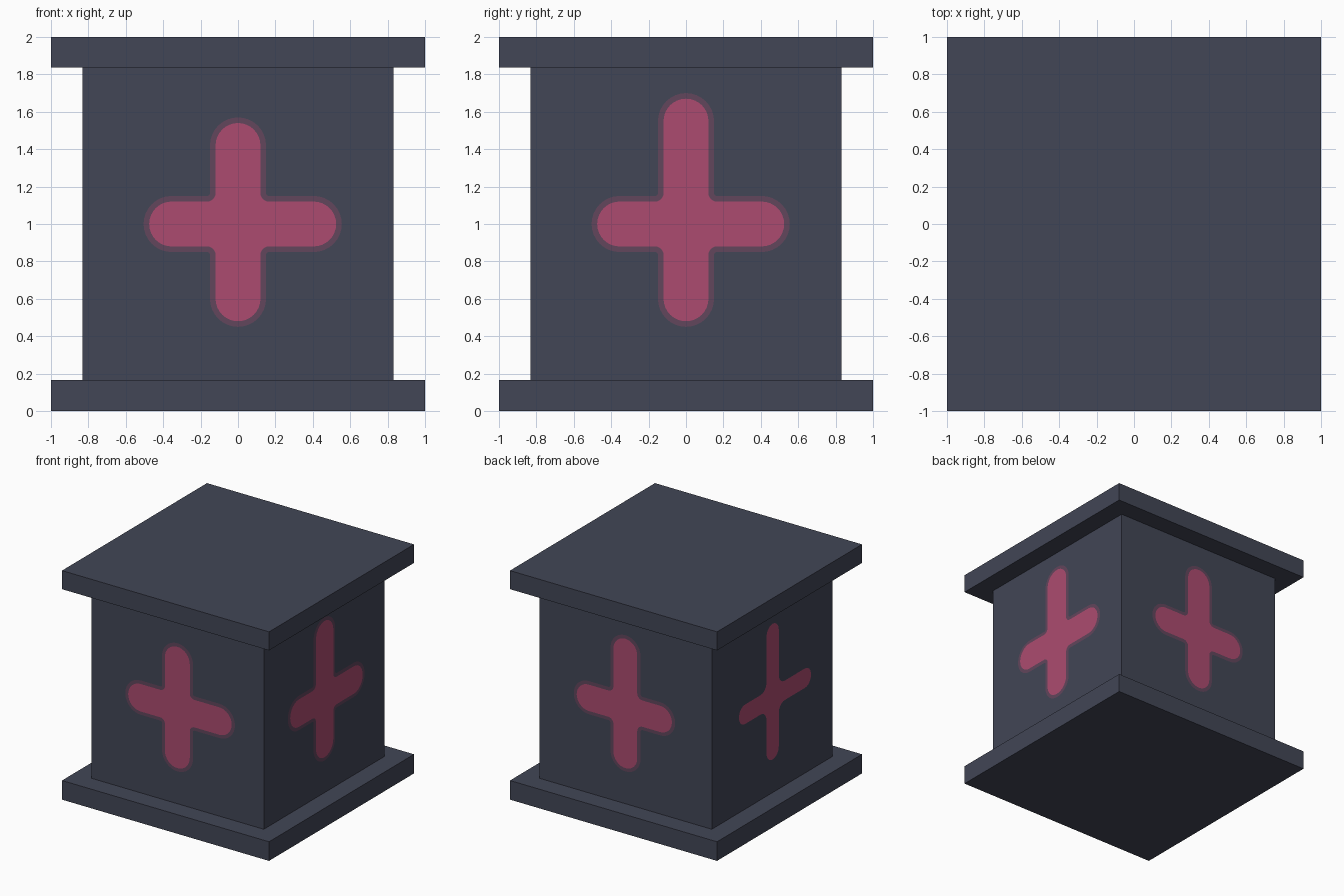
import bpy, bmesh, math
from mathutils import Matrix, Vector

if "Cube" in bpy.data.objects:
    bpy.data.objects.remove(bpy.data.objects["Cube"])


def material(name, rgb):
    m = bpy.data.materials.new(name)
    m.diffuse_color = (*rgb, 1)
    m.use_nodes = True
    m.node_tree.nodes["Principled BSDF"].inputs["Base Color"].default_value = m.diffuse_color
    return m


SLATE = material("slate", (0.054, 0.061, 0.093))
PINK = material("pink", (0.415, 0.071, 0.162))
MAUVE = material("dull mauve", (0.122, 0.061, 0.107))


def finish(name, bm, mat):
    me = bpy.data.meshes.new(name)
    bm.to_mesh(me)
    bm.free()
    me.materials.append(mat)
    ob = bpy.data.objects.new(name, me)
    bpy.context.collection.objects.link(ob)
    return ob


def box(name, half, z0, z1):
    bm = bmesh.new()
    bmesh.ops.create_cube(bm, size=1, matrix=Matrix.Translation((0, 0, (z0 + z1) / 2))
                          @ Matrix.Diagonal((2 * half, 2 * half, z1 - z0, 1)))
    finish(name, bm, SLATE)


def cross(name, turn, arms, w, r, depth, mat):
    """Round-ended cross; arms = reach to the right, up, left and down from z = 1."""
    pts = []
    for i, reach in enumerate(arms):
        rot = Matrix.Rotation(i * math.pi / 2, 2)
        for k in range(17):                       # rounded arm end
            a = math.pi * (k / 16 - 0.5)
            pts.append(rot @ Vector((reach - w + w * math.cos(a), w * math.sin(a))))
        for k in range(7):                        # fillet to the next arm
            a = math.pi * (1.5 - k / 12)
            pts.append(rot @ Vector((w + r + r * math.cos(a), w + r + r * math.sin(a))))
    bm = bmesh.new()
    spin = Matrix.Rotation(turn, 3, 'Z')
    bm.faces.new([bm.verts.new(spin @ Vector((p.x, -depth, 1 + p.y))) for p in pts])
    finish(name, bm, mat)


# Slabs and block
HALF = 0.832
box("base_slab", 1.0, 0, 0.167)
box("body_block", HALF, 0.167, 1.838)
box("top_slab", 1.0, 1.838, 2.0)

# Crosses: side, arm reaches, half width, fillet, rim width
SIDES = [
    ("front", (0.525, 0.54, 0.475, 0.52), 0.12, 0.045, 0.03),
    ("right", (0.525, 0.67, 0.475, 0.52), 0.12, 0.045, 0.03),
    ("back", (0.45, 0.61, 0.47, 0.52), 0.115, 0.05, 0.03),
    ("left", (0.53, 0.645, 0.465, 0.54), 0.085, 0.08, 0),
]
for i, (side, arms, w, r, rim) in enumerate(SIDES):
    turn = i * math.pi / 2
    cross(side + "_cross", turn, arms, w, r, HALF + 0.005, PINK)
    if rim:
        cross(side + "_cross_rim", turn, [a + rim for a in arms], w + rim, r - rim,
              HALF + 0.0025, MAUVE)
